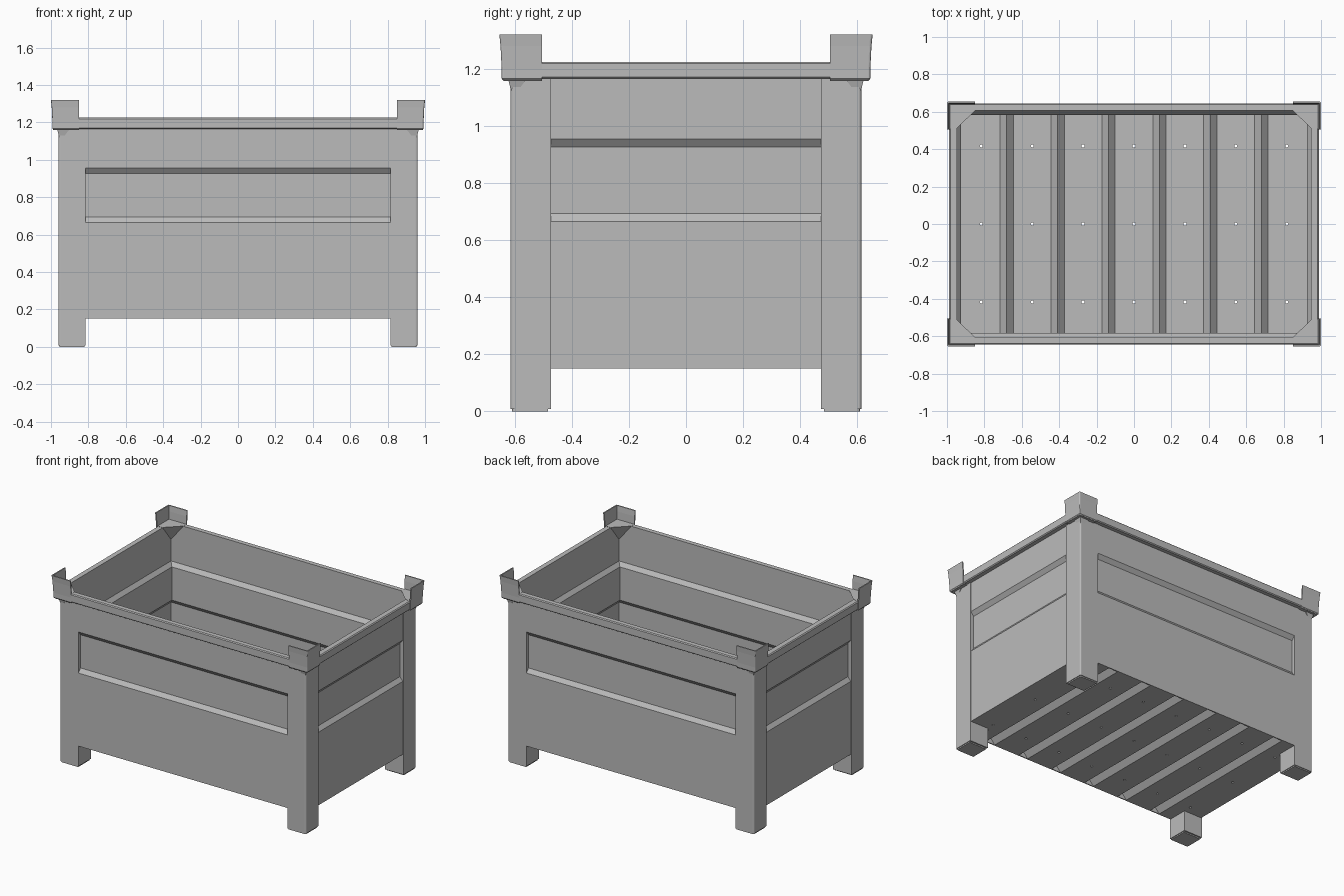
import bpy
import bmesh
import math

old = bpy.data.objects.get("Cube")
if old:
    bpy.data.objects.remove(old, do_unlink=True)

steel = bpy.data.materials.new("grey_steel")
steel.use_nodes = True
GREY = (0.5, 0.5, 0.5, 1)
steel.diffuse_color = GREY
steel.node_tree.nodes["Principled BSDF"].inputs["Base Color"].default_value = GREY


def finish(name, bm, mirror=""):
    """Turn a bmesh into a named object, mirrored about the given axes."""
    bmesh.ops.recalc_face_normals(bm, faces=bm.faces)
    mesh = bpy.data.meshes.new(name)
    bm.to_mesh(mesh)
    bm.free()
    mesh.materials.append(steel)
    obj = bpy.data.objects.new(name, mesh)
    bpy.context.collection.objects.link(obj)
    if mirror:
        mod = obj.modifiers.new("Mirror", "MIRROR")
        mod.use_axis = ("x" in mirror, "y" in mirror, False)
        mod.use_mirror_merge = False
    return obj


def loft(name, rings, mirror=""):
    """Closed solid through rings that have equal point counts."""
    bm = bmesh.new()
    loops = [[bm.verts.new(p) for p in ring] for ring in rings]
    n = len(loops[0])
    for a, b in zip(loops, loops[1:]):
        for i in range(n):
            j = (i + 1) % n
            bm.faces.new((a[i], a[j], b[j], b[i]))
    bm.faces.new(loops[0])
    bm.faces.new(loops[-1])
    return finish(name, bm, mirror)


def prism(name, profile, start, end, axis, mirror=""):
    """Extrude a 2D profile along x, y or z."""
    place = {"x": lambda p, t: (t, p[0], p[1]),
             "y": lambda p, t: (p[0], t, p[1]),
             "z": lambda p, t: (p[0], p[1], t)}[axis]
    return loft(name, [[place(p, t) for p in profile] for t in (start, end)], mirror)


def rounded_corner(x, y, r):
    """Arc running from the x-facing side to the y-facing side."""
    return [(x - r + r * math.cos(a), y - r + r * math.sin(a))
            for a in (math.pi / 2 * i / 4 for i in range(5))]


def angle_section(x, y, x_in, y_in, thick, r):
    """L-shaped section with a rounded outer corner."""
    return [(x, y_in), *rounded_corner(x, y, r), (x_in, y), (x_in, y - thick),
            (x - thick, y - thick), (x - thick, y_in)]


# Main sizes
LEG_X, LEG_Y = 0.96, 0.615
LEG_X_IN, LEG_Y_IN = 0.815, 0.473
FLOOR, WALL_TOP = 0.15, 1.18
SHEET, DEPTH = 0.007, 0.022


# Pressed sheet walls with a recessed band
def wall_profile(d):
    outer = [(d, FLOOR), (d, 0.665), (d - DEPTH, 0.693), (d - DEPTH, 0.927),
             (d, 0.955), (d, WALL_TOP)]
    return outer + [(p - SHEET, z) for p, z in reversed(outer)]


def band_end(d):
    return [(d, 0.665), (d - DEPTH, 0.693), (d - DEPTH, 0.927), (d, 0.955)]


long_d, side_d = 0.613, 0.954
prism("long_walls", wall_profile(long_d), -0.952, 0.952, "x", "y")
prism("side_walls", wall_profile(side_d), -0.611, 0.611, "y", "x")
prism("long_band_ends", band_end(long_d), LEG_X_IN, LEG_X_IN + 0.01, "x", "xy")
prism("side_band_ends", band_end(side_d), LEG_Y_IN, LEG_Y_IN + 0.01, "y", "xy")

# Corner posts, hollow feet and foot plates
prism("corner_posts", angle_section(LEG_X, LEG_Y, LEG_X_IN, LEG_Y_IN, SHEET, 0.01),
      FLOOR, WALL_TOP, "z", "xy")
foot = [(LEG_X, LEG_Y_IN), *rounded_corner(LEG_X, LEG_Y, 0.01),
        (LEG_X_IN, LEG_Y), (LEG_X_IN, LEG_Y_IN)]
prism("feet", foot, 0.008, FLOOR, "z", "xy")
plate = [(LEG_X - 0.005, LEG_Y_IN + 0.01), *rounded_corner(LEG_X - 0.005, LEG_Y - 0.005, 0.01),
         (LEG_X_IN + 0.005, LEG_Y - 0.005), (LEG_X_IN + 0.005, LEG_Y_IN + 0.01)]
prism("foot_plates", plate, 0, 0.008, "z", "xy")

# Floor sheet with raised V ridges
PITCH = 0.2725
top = [(-0.95, FLOOR)]
for i in range(6):
    c = (i - 2.5) * PITCH
    top += [(c - 0.036, FLOOR), (c, FLOOR + 0.04), (c + 0.036, FLOOR)]
top.append((0.95, FLOOR))
floor = prism("floor", top + [(x, z + SHEET) for x, z in reversed(top)],
              -0.608, 0.608, "y")

# Drain holes
bm = bmesh.new()
for i in range(-3, 4):
    for y in (-0.417, 0, 0.417):
        made = bmesh.ops.create_cone(bm, cap_ends=True, segments=12, radius1=0.008,
                                     radius2=0.008, depth=0.1)
        bmesh.ops.translate(bm, verts=made["verts"], vec=(i * PITCH, y, FLOOR))
cutter = finish("drain_hole_cutter", bm)
cutter.hide_render = True
cutter.hide_viewport = True
cut = floor.modifiers.new("Drain holes", "BOOLEAN")
cut.operation = "DIFFERENCE"
cut.solver = "EXACT"
cut.object = cutter


# Top rim rails with softened outer edges
def rim_profile(inner, outer):
    low, high, c = 1.165, 1.225, 0.006
    return [(inner, low), (outer - c, low), (outer, low + c), (outer, high - c),
            (outer - c, high), (inner, high)]


prism("long_rims", rim_profile(0.606, 0.645), -0.985, 0.985, "x", "y")
prism("side_rims", rim_profile(0.947, 0.988), -0.607, 0.607, "y", "x")

# Flared stacking corners
rings = []
for z, flare in ((1.158, -0.006), (1.166, 0), (1.2, 0), (1.24, 0.002),
                 (1.28, 0.004), (1.32, 0.008)):
    section = angle_section(0.992 + flare, 0.646 + flare, 0.85, 0.505, 0.008, 0.008)
    rings.append([(x, y, z) for x, y in section])
loft("stacking_corners", rings, "xy")
prism("corner_undersides", angle_section(0.988, 0.642, 0.85, 0.505, 0.036, 0.008),
      1.16, 1.168, "z", "xy")

# Corner gussets: flat top tapering down into the inside corner
bm = bmesh.new()
a, b, c, d, e, tip = [bm.verts.new(p) for p in (
    (0.85, 0.606, 1.227), (0.948, 0.51, 1.227), (0.985, 0.51, 1.227),
    (0.985, 0.638, 1.227), (0.85, 0.638, 1.227), (0.95, 0.608, 1.1))]
bm.faces.new((a, b, c, d, e))
for p, q in ((a, b), (b, c), (c, d), (d, e), (e, a)):
    bm.faces.new((p, q, tip))
finish("corner_gussets", bm, "xy")
